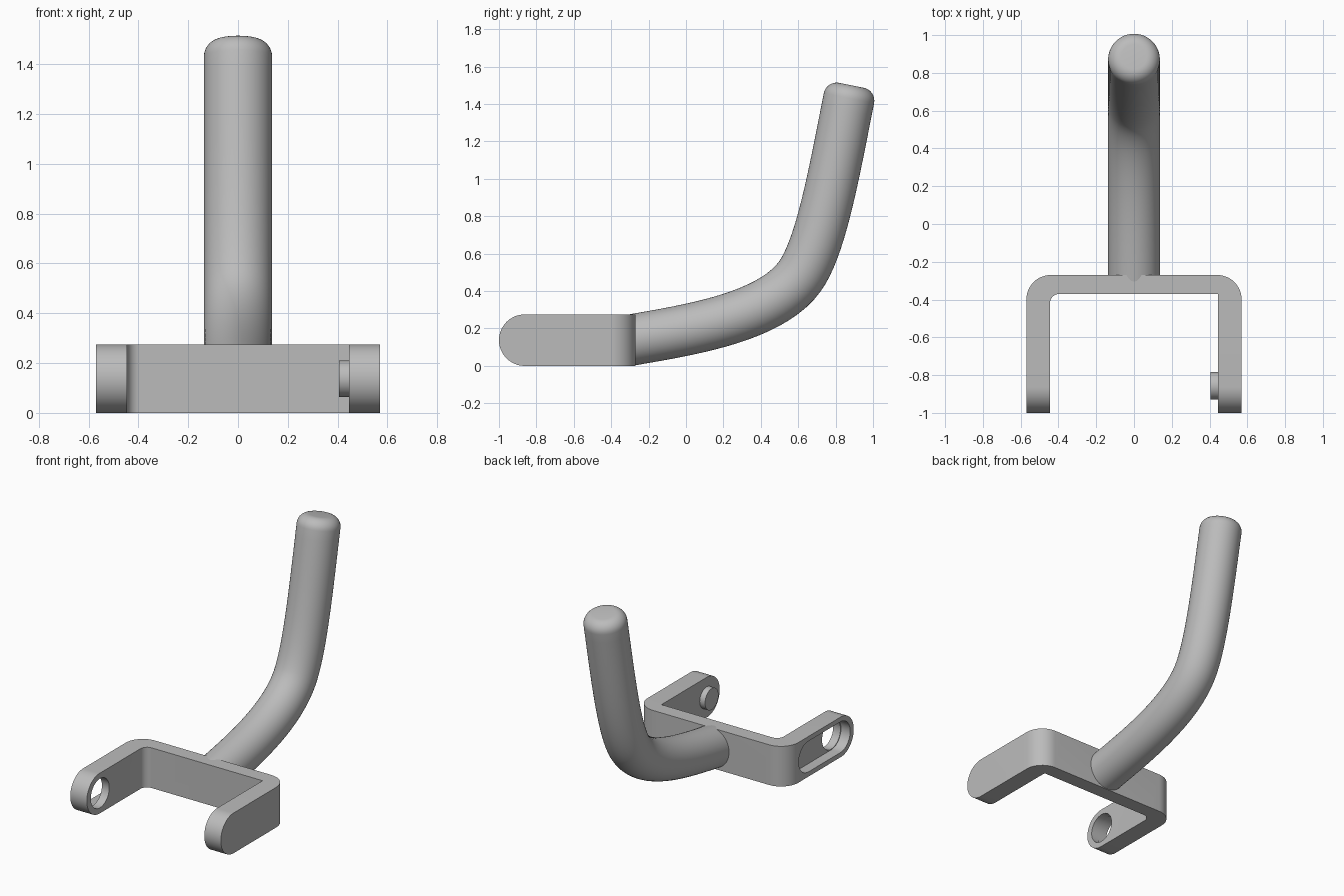
import bpy, bmesh, math
from mathutils import Vector
from mathutils.geometry import interpolate_bezier

if "Cube" in bpy.data.objects:
    bpy.data.objects.remove(bpy.data.objects["Cube"], do_unlink=True)

grey = bpy.data.materials.new("plain grey")
grey.use_nodes = True
colour = (0.5, 0.5, 0.5, 1)
grey.diffuse_color = colour
grey.node_tree.nodes["Principled BSDF"].inputs["Base Color"].default_value = colour

H = 0.275            # bracket height
MID = H / 2
PIVOT = -0.857       # y of the pin and its hole


def add_object(name, bm):
    bmesh.ops.recalc_face_normals(bm, faces=bm.faces)
    mesh = bpy.data.meshes.new(name)
    bm.to_mesh(mesh)
    bm.free()
    mesh.materials.append(grey)
    obj = bpy.data.objects.new(name, mesh)
    bpy.context.collection.objects.link(obj)
    return obj


def prism(name, points, offset):
    bm = bmesh.new()
    face = bm.faces.new([bm.verts.new(p) for p in points])
    new = bmesh.ops.extrude_face_region(bm, geom=[face])["geom"]
    moved = [v for v in new if isinstance(v, bmesh.types.BMVert)]
    bmesh.ops.translate(bm, verts=moved, vec=offset)
    return add_object(name, bm)


def arc(cx, cy, r, start, end, steps=12):
    angles = [math.radians(start + (end - start) * i / steps) for i in range(steps + 1)]
    return [(cx + r * math.cos(a), cy + r * math.sin(a)) for a in angles]


def side_prism(name, outline, x0, x1):
    return prism(name, [(x0, y, z) for y, z in outline], (x1 - x0, 0, 0))


def cut(target, cutter, operation):
    mod = target.modifiers.new("cut", "BOOLEAN")
    mod.operation, mod.solver, mod.object = operation, "EXACT", cutter
    bpy.context.view_layer.objects.active = target
    bpy.ops.object.modifier_apply(modifier=mod.name)
    bpy.data.objects.remove(cutter, do_unlink=True)


def smooth(obj):
    bpy.ops.object.select_all(action="DESELECT")
    obj.select_set(True)
    bpy.context.view_layer.objects.active = obj
    bpy.ops.object.shade_smooth_by_angle(angle=math.radians(35))


# U-shaped bracket with rounded outer corners and one inner fillet
outline = [(-0.57, -1), (-0.445, -1)]
outline += arc(-0.395, -0.42, 0.05, 180, 90)
outline += [(0.445, -0.37), (0.445, -1), (0.57, -1)]
outline += arc(0.44, -0.4, 0.13, 0, 90) + arc(-0.44, -0.4, 0.13, 90, 180)
bracket = prism("bracket", [(x, y, 0) for x, y in outline], (0, 0, H))

# Round the arm tips
tip = arc(-1 + MID, MID, MID, 270, 90, 32) + [(0, H), (0, 0)]
cut(bracket, side_prism("tip_cutter", tip, -1, 1), "INTERSECT")

# Pin hole through the right arm, and a shallow slot on its outer face
R = 0.1
hole = arc(PIVOT, MID, R, 0, 360, 40)[:-1]
cut(bracket, side_prism("hole_cutter", hole, -0.7, -0.3), "DIFFERENCE")
slot = arc(PIVOT, MID, R + 0.005, 270, 90, 20) + arc(-0.51, MID, R + 0.005, 90, -90, 20)
cut(bracket, side_prism("slot_cutter", slot, -0.7, -0.5), "DIFFERENCE")
smooth(bracket)

# Pin on the inside of the left arm
pin = side_prism("pin", arc(PIVOT, MID, 0.073, 0, 360, 40)[:-1], 0.405, 0.45)
smooth(pin)

# Bent round handle, swept along two bezier spans
knots = [[(-0.30, 0.137), (0, 0.19), (0.45, 0.255), (0.61, 0.48)],
         [(0.61, 0.48), (0.73, 0.65), (0.80, 1.08), (0.885, 1.5)]]
path = []
for span in knots:
    a, b, c, d = [Vector((0, y, z)) for y, z in span]
    path += interpolate_bezier(a, b, c, d, 20)[(1 if path else 0):]

RADIUS, ROUND, SIDES = 0.137, 0.07, 48
end_dir = (path[-1] - path[-2]).normalized()
tip_centre = path[-1]
shoulder = tip_centre - end_dir * ROUND
rings = []
for i, p in enumerate(path):
    if (p - shoulder).dot(end_dir) < -0.01:
        tangent = (path[i + 1] - path[max(i - 1, 0)]).normalized()
        rings.append((p, tangent, RADIUS))
for i in range(9):
    a = math.pi / 2 * i / 8
    rings.append((shoulder + end_dir * ROUND * math.sin(a), end_dir,
                  RADIUS - ROUND + ROUND * math.cos(a)))

bm = bmesh.new()
loops = []
for centre, tangent, radius in rings:
    side = Vector((1, 0, 0))
    up = side.cross(tangent)
    angles = [math.tau * k / SIDES for k in range(SIDES)]
    loops.append([bm.verts.new(centre + radius * (side * math.cos(t) + up * math.sin(t)))
                  for t in angles])
for low, high in zip(loops, loops[1:]):
    for k in range(SIDES):
        n = (k + 1) % SIDES
        bm.faces.new((low[k], low[n], high[n], high[k]))
bm.faces.new(loops[0])
bm.faces.new(loops[-1])
smooth(add_object("handle", bm))
